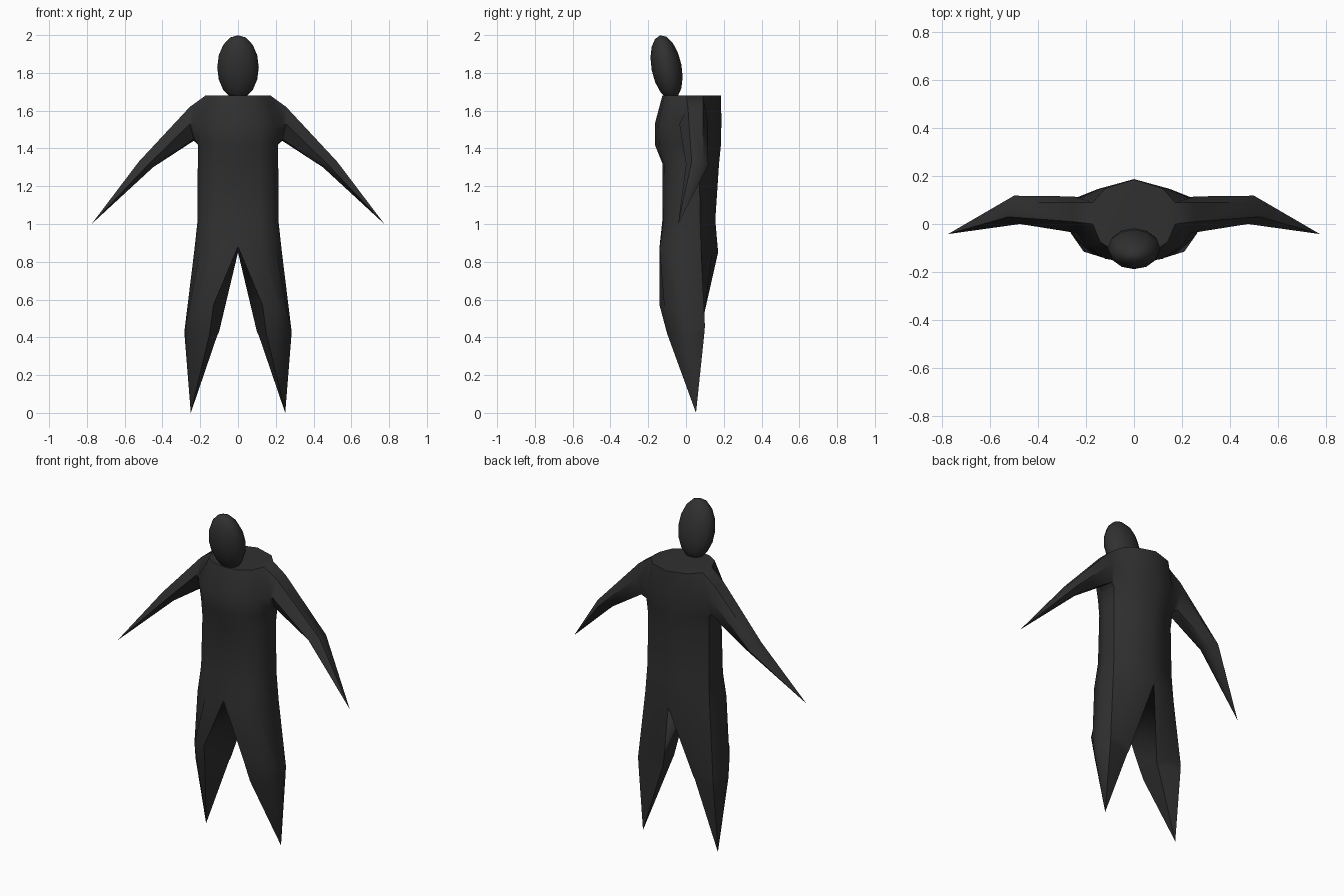
import bpy, bmesh, math

cube = bpy.data.objects.get("Cube")
if cube:
    bpy.data.objects.remove(cube, do_unlink=True)

# One dark colour for the whole figure
mat = bpy.data.materials.new("charcoal")
mat.use_nodes = True
COLOUR = (0.03, 0.03, 0.03, 1)
mat.diffuse_color = COLOUR
bsdf = mat.node_tree.nodes["Principled BSDF"]
bsdf.inputs["Base Color"].default_value = COLOUR
bsdf.inputs["Roughness"].default_value = 0.8


def smooth(obj, angle):
    bpy.ops.object.select_all(action='DESELECT')
    obj.select_set(True)
    bpy.context.view_layer.objects.active = obj
    bpy.ops.object.shade_smooth_by_angle(angle=math.radians(angle))


bm = bmesh.new()


def ring(points, z=None):
    return [bm.verts.new((p[0], p[1], z if z is not None else p[2])) for p in points]


def bridge(a, b, closed=True, skip=()):
    n = len(a)
    for i in range(n if closed else n - 1):
        if i not in skip:
            j = (i + 1) % n
            bm.faces.new((a[i], a[j], b[j], b[i]))


def point(loop, tip):
    t = bm.verts.new(tip)
    for i in range(len(loop)):
        bm.faces.new((loop[i], loop[(i + 1) % len(loop)], t))


# Left half of the torso: sections from front centre round to back centre
collar = ring([(0, -.125), (.08, -.115), (.14, -.075), (.172, 0),
               (.172, .09), (.12, .148), (0, .186)], 1.68)
chest = ring([(0, -.165), (.12, -.145), (.20, -.09), (.24, -.035),
              (.235, .112), (.15, .146), (0, .187)], 1.53)
armpit = ring([(0, -.165), (.12, -.142), (.19, -.08), (.213, -.01),
               (.208, .08), (.13, .135), (0, .185)], 1.42)
ribs = ring([(0, -.125), (.12, -.117), (.185, -.075), (.213, 0),
             (.203, .07), (.12, .125), (0, .175)], 1.32)
waist = ring([(0, -.125), (.12, -.118), (.19, -.08), (.214, 0),
              (.205, .075), (.12, .12), (0, .155)], 1.02)
hips = ring([(0, -.14, .88), (.12, -.14, .87), (.20, -.10, .87), (.23, -.01, .87),
             (.215, .08, .86), (.12, .14, .85), (0, .17, .85)])
bm.faces.new(collar)
bridge(collar, chest, False, (3,))      # column 3 is left open for the arm
bridge(chest, armpit, False, (3,))
for a, b in ((armpit, ribs), (ribs, waist), (waist, hips)):
    bridge(a, b, False)

# Leg tapering to a point
knee = ring([(.13, -.14, .57), (.21, -.115, .56), (.262, -.04, .53), (.284, .03, .43),
             (.25, .10, .46), (.17, .09, .47), (.10, .075, .43)])
bridge(hips, knee)
shin = ring([(.15, -.10, .42), (.21, -.085, .42), (.262, -.03, .42), (.282, .03, .40),
             (.25, .097, .42), (.17, .088, .42), (.11, .073, .41)])
bridge(knee, shin)
point(shin, (.25, .053, 0))

# Arm tapering to a point
root = [collar[3], collar[4], chest[4], armpit[4], armpit[3], chest[3]]
shoulder = ring([(.255, .01, 1.62), (.255, .09, 1.62), (.255, .115, 1.54),
                 (.235, .09, 1.44), (.235, .01, 1.45), (.255, -.035, 1.53)])
elbow = ring([(.525, .03, 1.33), (.525, .09, 1.33), (.50, .118, 1.31),
              (.46, .09, 1.295), (.45, .03, 1.30), (.475, 0, 1.315)])
bridge(root, shoulder)
bridge(shoulder, elbow)
point(elbow, (.775, -.042, 1.0))

bmesh.ops.recalc_face_normals(bm, faces=bm.faces)
# The chest front must face -y
bm.normal_update()
if min(bm.faces, key=lambda f: f.calc_center_median().y).normal.y > 0:
    bmesh.ops.reverse_faces(bm, faces=bm.faces)
mesh = bpy.data.meshes.new("body")
bm.to_mesh(mesh)
bm.free()
mesh.materials.append(mat)
body = bpy.data.objects.new("body", mesh)
bpy.context.collection.objects.link(body)
smooth(body, 50)
mirror = body.modifiers.new("mirror", 'MIRROR')
mirror.merge_threshold = 0.0005

# Head: long ellipsoid tipped forward, set into the collar
bpy.ops.mesh.primitive_uv_sphere_add(segments=12, ring_count=8, radius=1,
                                     location=(0, -.103, 1.829),
                                     rotation=(math.radians(11), 0, 0))
head = bpy.context.object
head.name = "head"
head.scale = (.11, .08, .173)
head.data.materials.append(mat)
smooth(head, 60)
